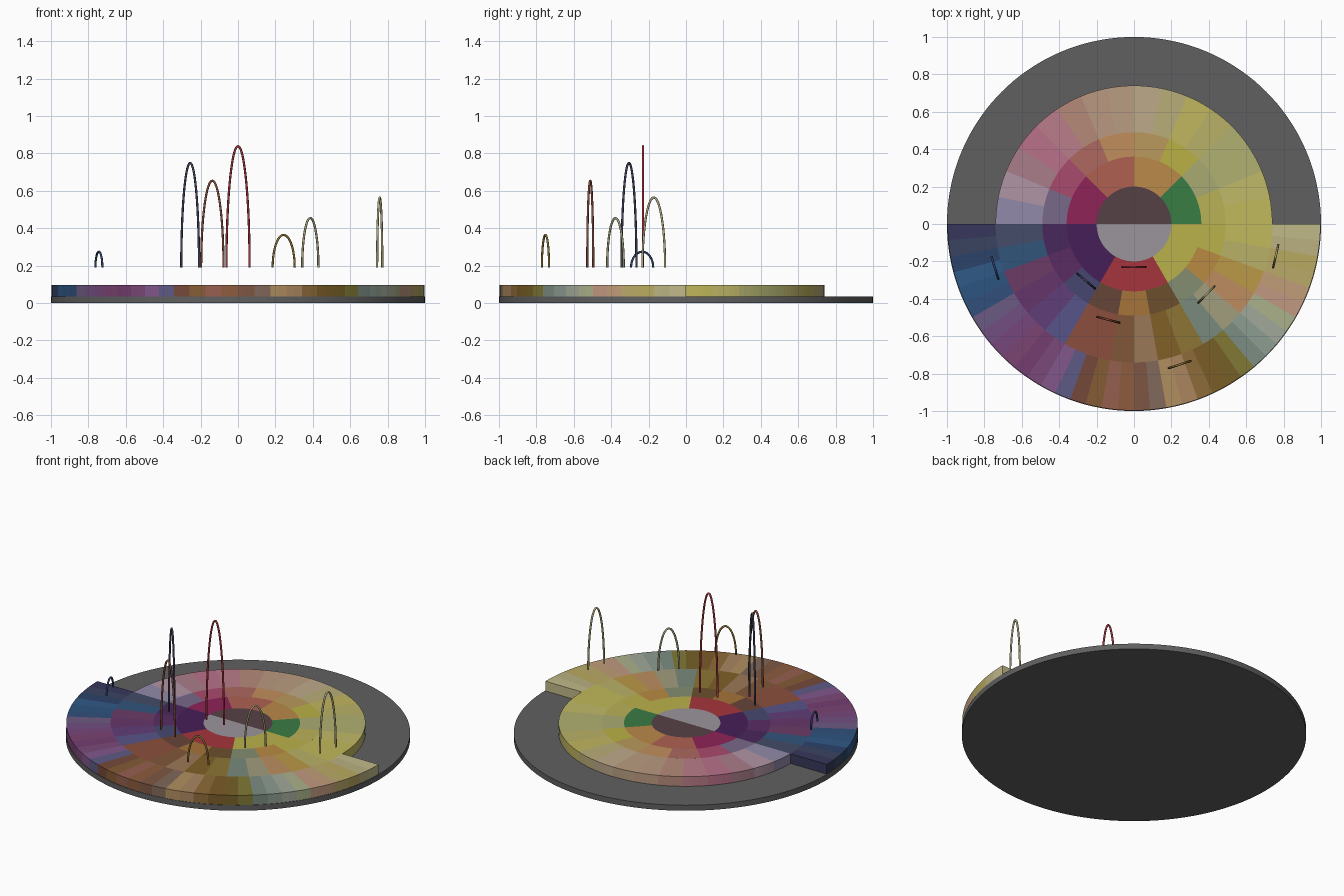
import bpy, bmesh, math

if "Cube" in bpy.data.objects:
    bpy.data.objects.remove(bpy.data.objects["Cube"])

BASE_TOP, TOP = 0.035, 0.097
materials = {}


def material(hexcode):
    # One material per colour, sRGB hex converted to linear
    if hexcode not in materials:
        mat = bpy.data.materials.new("colour_" + hexcode)
        rgb = [(int(hexcode[i:i + 2], 16) / 255) ** 2.2 for i in (0, 2, 4)]
        mat.diffuse_color = (*rgb, 1)
        mat.use_nodes = True
        mat.node_tree.nodes["Principled BSDF"].inputs["Base Color"].default_value = mat.diffuse_color
        materials[hexcode] = mat
    return materials[hexcode]


def polar(r, deg):
    a = math.radians(deg)
    return r * math.cos(a), r * math.sin(a)


def ring(name, r0, r1, start, end, colours):
    # A band of equal wedge blocks, one colour each
    mesh = bpy.data.meshes.new(name)
    obj = bpy.data.objects.new(name, mesh)
    bpy.context.collection.objects.link(obj)
    bm = bmesh.new()
    colours = colours.split()
    slots = list(dict.fromkeys(colours))
    for c in slots:
        mesh.materials.append(material(c))
    span = (end - start) / len(colours)
    steps = max(2, math.ceil(span / 2.5))
    for i, c in enumerate(colours):
        angles = [start + span * (i + k / steps) for k in range(steps + 1)]
        outline = [polar(r1, a) for a in angles]
        outline += [polar(r0, a) for a in reversed(angles)] if r0 else [(0, 0)]
        low = [bm.verts.new((x, y, BASE_TOP)) for x, y in outline]
        high = [bm.verts.new((x, y, TOP)) for x, y in outline]
        n = len(outline)
        faces = [bm.faces.new(high), bm.faces.new(low[::-1])]
        faces += [bm.faces.new((low[k], low[(k + 1) % n], high[(k + 1) % n], high[k]))
                  for k in range(n)]
        for f in faces:
            f.material_index = slots.index(c)
    bm.to_mesh(mesh)
    bm.free()


def arch(name, r, deg, peak, colour, half=0.062, foot=0.19, tube=0.006):
    # Half-ellipse tube standing tangent to the wheel
    cx, cy = polar(r, deg)
    tx, ty = polar(1, deg + 90)
    curve = bpy.data.curves.new(name, "CURVE")
    curve.dimensions = "3D"
    curve.bevel_depth = tube
    curve.bevel_resolution = 2
    curve.use_fill_caps = True
    spline = curve.splines.new("POLY")
    n = 40
    spline.points.add(n)
    for k in range(n + 1):
        t = math.pi * k / n
        d = half * math.cos(t)
        z = foot + (peak - tube - foot) * math.sin(t)
        spline.points[k].co = (cx + tx * d, cy + ty * d, z, 1)
    curve.materials.append(material(colour))
    obj = bpy.data.objects.new(name, curve)
    bpy.context.collection.objects.link(obj)
    bpy.ops.object.select_all(action="DESELECT")
    obj.select_set(True)
    bpy.context.view_layer.objects.active = obj
    bpy.ops.object.convert(target="MESH")


# Base disc
bpy.ops.mesh.primitive_cylinder_add(vertices=144, radius=1, depth=BASE_TOP,
                                    location=(0, 0, BASE_TOP / 2))
base = bpy.context.object
base.name = "base_disc"
base.data.materials.append(material("606060"))
bpy.ops.object.shade_smooth_by_angle(angle=math.radians(30))

# Centre hub halves
ring("hub_back", 0, 0.2, 0, 180, "574347")
ring("hub_front", 0, 0.2, 180, 360, "9a949a")

# Back half rings
ring("back_ring_inner", 0.2, 0.36, 0, 180, "3c7c46 b8884a ad6052 8c2858")
ring("back_ring_middle", 0.36, 0.49, 0, 180,
     "b8b058 a8aa70 b8b048 b8985c c08c5c ac6860 a84c6c 786888")
ring("back_ring_outer", 0.49, 0.74, 0, 180,
     "c0b85c c0b868 b0b070 b0b070 b8b068 c0b460 b8ac78 bca888 "
     "b89c80 b89880 b48878 b87c88 b87088 a87c88 b094a4 9088a8")

# Front half rings
ring("front_ring_inner", 0.2, 0.36, 180, 360, "482458 a43840 b8b04c")
ring("front_ring_middle", 0.36, 0.49, 180, 360,
     "4a2c5c 5a3064 484870 65463a a3733c 6c5030 828c70 b88844 b8b04c")
ring("front_ring_outer", 0.49, 0.74, 180, 360,
     "454d68 34557a 6a3d66 65386a 604078 585488 8a5040 8a5040 80583c "
     "9a7858 80602c 8c7438 78887c a09c7c bc8c60 b89848 b8b068 c0b85c")
ring("front_ring_rim", 0.74, 0.997, 180, 360,
     "3a3a5c 3c4560 2f4468 345a86 30557f 34507a 6b5a80 705080 75487a "
     "7a4570 744070 7a4a78 80588a 5f5a85 744a3c 845c38 945f50 8c5c40 "
     "7d5845 80685a b08d60 a98560 8c6a3c 7a5c2c 75602c 807838 7c8c82 "
     "8c9c90 a0a898 a8b088 c09880 c09c78 b8a868 b8a860 b8b080 c0b888")

# Floating arches
arch("arch_navy", 0.78, 197.5, 0.28, "34466e")
arch("arch_slate", 0.398, 230, 0.755, "45455f")
arch("arch_brown", 0.53, 255, 0.66, "8a5040")
arch("arch_red", 0.23, 270, 0.845, "a43840")
arch("arch_gold", 0.79, 288, 0.37, "8c7438")
arch("arch_beige", 0.54, 315.7, 0.46, "a8a47c")
arch("arch_pale", 0.777, 347.2, 0.57, "b8b080")
